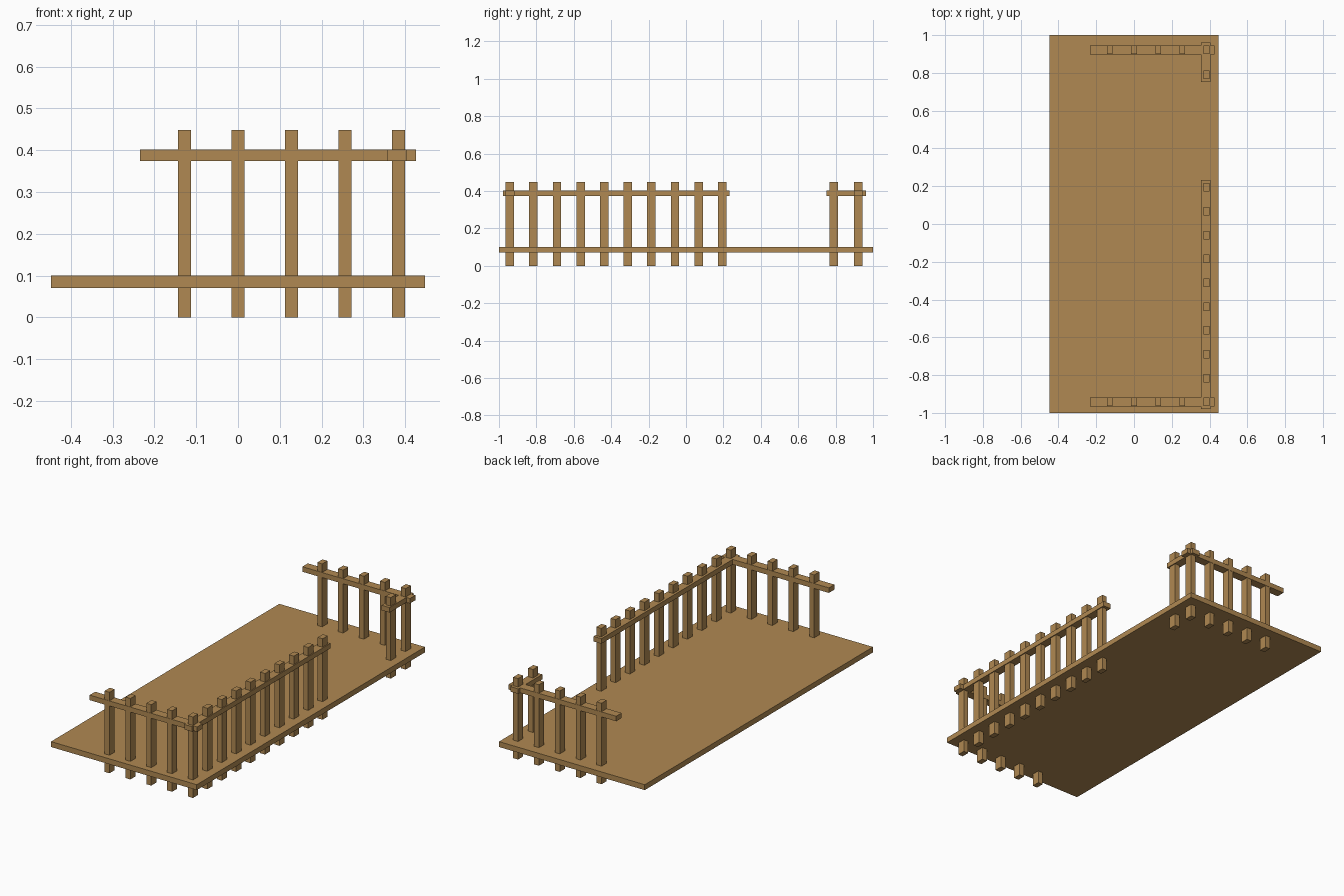
import bpy

if "Cube" in bpy.data.objects:
    bpy.data.objects.remove(bpy.data.objects["Cube"])

wood = bpy.data.materials.new("light_brown_wood")
wood.diffuse_color = (0.434, 0.25, 0.084, 1)
wood.use_nodes = True
wood.node_tree.nodes["Principled BSDF"].inputs["Base Color"].default_value = wood.diffuse_color


def box(name, x0, x1, y0, y1, z0, z1):
    """Axis-aligned wooden board from its limits."""
    bpy.ops.mesh.primitive_cube_add(
        size=1, location=((x0 + x1) / 2, (y0 + y1) / 2, (z0 + z1) / 2))
    ob = bpy.context.object
    ob.name = name
    ob.scale = (x1 - x0, y1 - y0, z1 - z0)
    bpy.ops.object.transform_apply(location=False, rotation=False, scale=True)
    ob.data.materials.append(wood)
    return ob


PX, PY = 0.015, 0.0225        # post half sizes
POST_TOP = 0.449
RAIL = (0.374, 0.402)         # rail bottom and top
SIDE_X, STEP = 0.384, 0.128
FRONT_Y, BACK_Y = -0.942, 0.922


def post(name, x, y):
    box(name, x - PX, x + PX, y - PY, y + PY, 0, POST_TOP)


# Deck
box("deck", -0.447, 0.447, -1, 1, 0.07, 0.1)

# Front and back railings, including the corner posts
for end, y in (("front", FRONT_Y), ("back", BACK_Y)):
    box(end + "_rail", -0.234, 0.426, y - 0.024, y + 0.024, *RAIL)
    for i in range(5):
        post(f"{end}_post_{i + 1}", SIDE_X - i * STEP, y)

# Right railing: long run, then a gap and a short run at the back
box("long_side_rail", 0.356, 0.404, -0.979, 0.233, *RAIL)
for i in range(1, 10):
    post(f"side_post_{i}", SIDE_X, FRONT_Y + i * 0.1262)
box("short_side_rail", 0.356, 0.404, 0.751, 0.962, *RAIL)
post("short_side_post", SIDE_X, 0.791)
